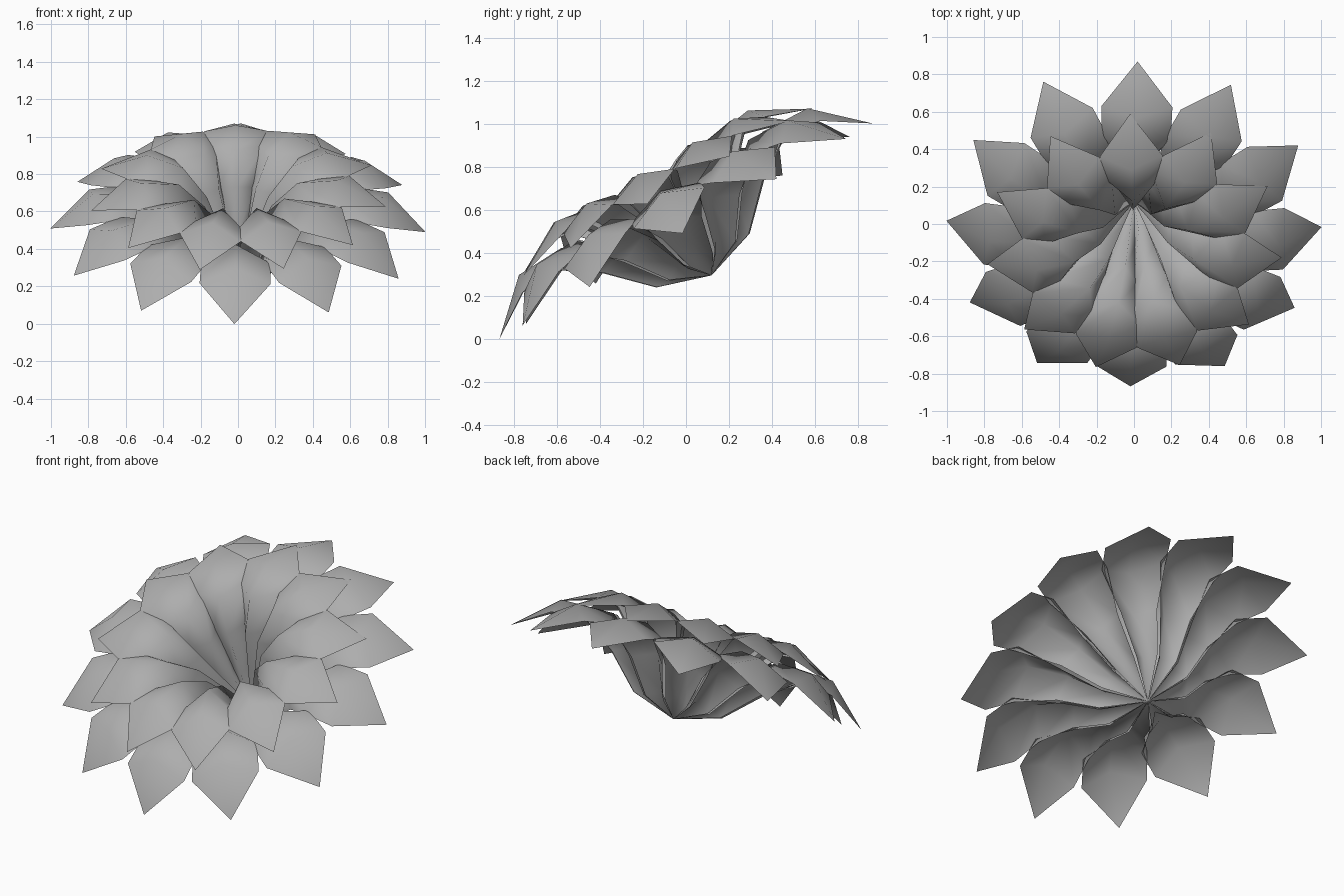
import bpy
import math
from mathutils import Matrix

cube = bpy.data.objects.get("Cube")
if cube:
    bpy.data.objects.remove(cube, do_unlink=True)

# Single petal colour
grey = bpy.data.materials.new("petal_grey")
grey.use_nodes = True
colour = (0.42, 0.42, 0.42, 1)
grey.diffuse_color = colour
grey.node_tree.nodes["Principled BSDF"].inputs["Base Color"].default_value = colour

# Petal rows: ridge reach, ridge height, edge reach, edge height, half width
INNER_ROWS = [
    (0.08, 0.17, 0.185, 0.125, 0.058),
    (0.18, 0.40, 0.30, 0.33, 0.096),
    (0.32, 0.55, 0.45, 0.50, 0.16),
    (0.53, 0.58, 0.58, 0.515, 0.168),
]
OUTER_ROWS = [
    (0.20, 0.13, 0.25, 0.08, 0.06),
    (0.35, 0.32, 0.43, 0.26, 0.105),
    (0.54, 0.46, 0.63, 0.40, 0.185),
    (0.775, 0.45, 0.80, 0.37, 0.19),
]

# The whole flower leans towards the front
FLOWER = Matrix.Translation((0, -0.004, 0.507)) @ Matrix.Rotation(math.radians(30), 4, 'X') \
    @ Matrix.Translation((0, 0, -0.246))


def petal_mesh(name, rows, tip_point):
    """Pointed petal, folded along its middle ridge, growing along +y."""
    verts = [(0, 0, 0)]
    for reach, height, edge_reach, edge_height, half in rows:
        verts += [(-half, edge_reach, edge_height), (0, reach, height),
                  (half, edge_reach, edge_height)]
    verts.append(tip_point)
    tip = len(verts) - 1
    faces = [(0, 2, 1), (0, 3, 2)]
    for a in range(1, tip - 3, 3):
        for i in (a, a + 1):
            faces.append((i, i + 1, i + 4, i + 3))
    faces += [(tip - 3, tip - 2, tip), (tip - 2, tip - 1, tip)]
    mesh = bpy.data.meshes.new(name)
    mesh.from_pydata(verts, [], faces)
    mesh.materials.append(grey)
    mesh.polygons.foreach_set("use_smooth", [True] * len(mesh.polygons))
    mesh.update()
    return mesh


def petal_ring(name, count, turn, rows, tip_point):
    mesh = petal_mesh(name, rows, tip_point)
    for i in range(count):
        petal = bpy.data.objects.new(f"{name}_{i + 1}", mesh)
        bpy.context.collection.objects.link(petal)
        angle = -math.radians(turn + 360 * i / count)
        petal.matrix_world = FLOWER @ Matrix.Rotation(angle, 4, 'Z')


petal_ring("outer_petal", 12, 1.1, OUTER_ROWS, (0, 1.003, 0.237))
petal_ring("inner_petal", 11, -1.5, INNER_ROWS, (0, 0.795, 0.437))
